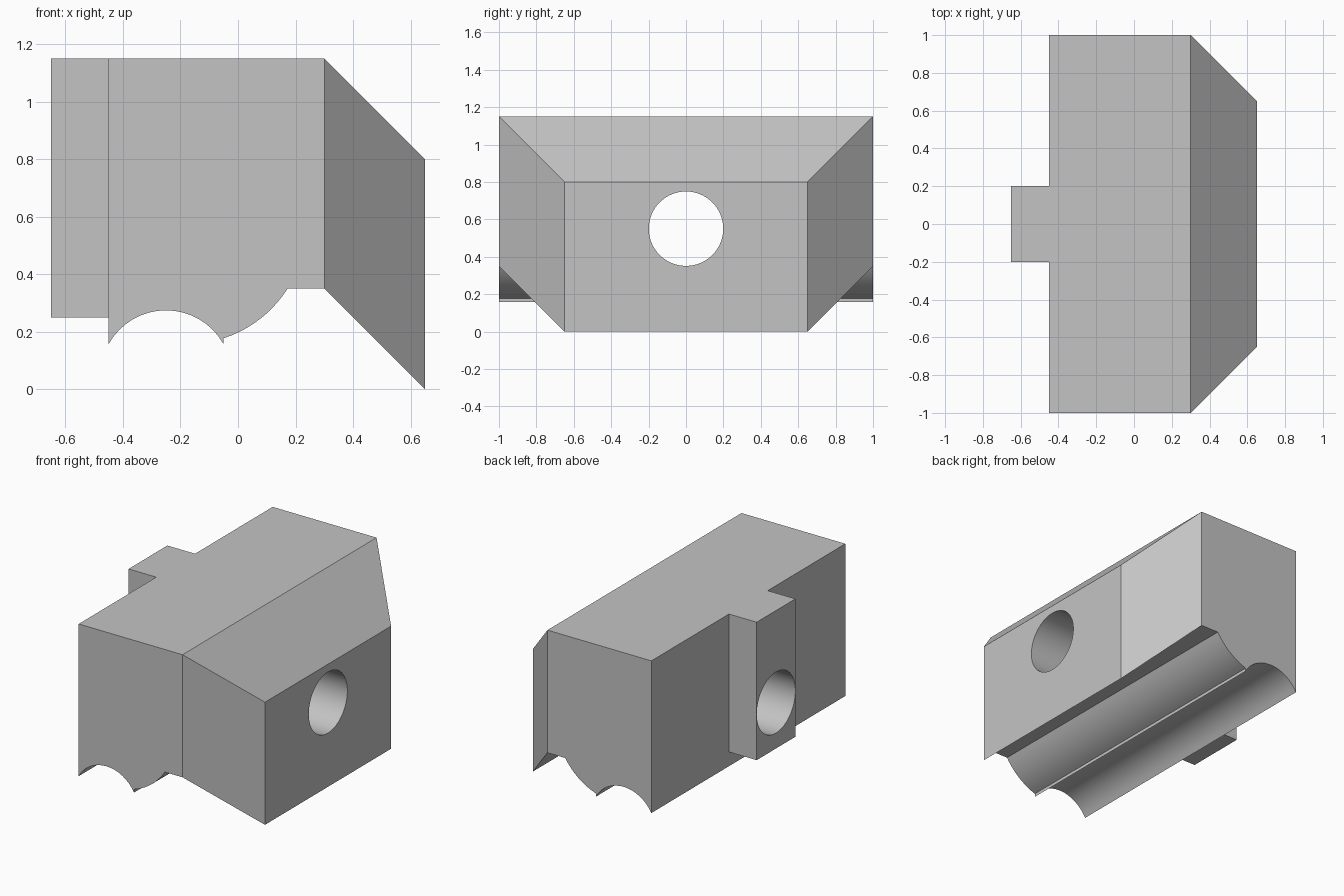
import bpy, bmesh, math
from mathutils import Vector

cube = bpy.data.objects.get("Cube")
if cube:
    bpy.data.objects.remove(cube, do_unlink=True)

grey = bpy.data.materials.new("plain_grey")
grey.use_nodes = True
colour = (0.55, 0.55, 0.55, 1)
grey.diffuse_color = colour
grey.node_tree.nodes["Principled BSDF"].inputs["Base Color"].default_value = colour


def make_object(name, bm):
    bmesh.ops.recalc_face_normals(bm, faces=bm.faces)
    mesh = bpy.data.meshes.new(name)
    bm.to_mesh(mesh)
    bm.free()
    mesh.materials.append(grey)
    obj = bpy.data.objects.new(name, mesh)
    bpy.context.collection.objects.link(obj)
    return obj


def arc(start, end, sagitta, steps):
    """Points from start to end, bulging to the right of travel by sagitta."""
    a, b = Vector(start), Vector(end)
    chord = b - a
    half = chord.length / 2
    along = chord.normalized()
    right = Vector((along.y, -along.x))
    radius = (half ** 2 + sagitta ** 2) / (2 * sagitta)
    centre = (a + b) / 2 - right * (radius - sagitta)
    sweep = math.asin(half / radius)
    points = []
    for i in range(steps + 1):
        t = sweep * (2 * i / steps - 1)
        points.append(centre + radius * (along * math.sin(t) + right * math.cos(t)))
    return points


def boolean(target, tool, operation):
    mod = target.modifiers.new(operation.lower(), 'BOOLEAN')
    mod.operation = operation
    mod.solver = 'EXACT'
    mod.object = tool
    bpy.context.view_layer.objects.active = target
    bpy.ops.object.modifier_apply(modifier=mod.name)
    bpy.data.objects.remove(tool, do_unlink=True)


# Body: side profile with a concave groove and a rounded lip underneath
groove = arc((-0.05, 0.157), (-0.45, 0.157), 0.118, 16)
groove.reverse()
lip = arc((-0.05, 0.178), (0.172, 0.35), 0.0245, 10)
profile = [(-0.45, 1.15)] + groove + lip + [(0.3, 0.35), (0.65, 0), (0.65, 0.8), (0.3, 1.15)]
bm = bmesh.new()
end = bm.faces.new([bm.verts.new((x, -1, z)) for x, z in profile])
swept = bmesh.ops.extrude_face_region(bm, geom=[end])["geom"]
bmesh.ops.translate(bm, vec=(0, 2, 0), verts=[v for v in swept if isinstance(v, bmesh.types.BMVert)])
bmesh.ops.recalc_face_normals(bm, faces=bm.faces)

# Slanted corners on both ends
for side in (-1, 1):
    geom = bm.verts[:] + bm.edges[:] + bm.faces[:]
    bmesh.ops.bisect_plane(bm, geom=geom, dist=1e-5, plane_co=(0.3, side, 0),
                           plane_no=(1, side, 0), clear_outer=True)
    rim = [e for e in bm.edges if e.is_boundary]
    bmesh.ops.holes_fill(bm, edges=rim, sides=0)
body = make_object("clamp_body", bm)

# Tab on the left-hand face
bm = bmesh.new()
bmesh.ops.create_cube(bm, size=1)
bmesh.ops.scale(bm, vec=(0.25, 0.4, 0.9), verts=bm.verts)
bmesh.ops.translate(bm, vec=(-0.525, 0, 0.7), verts=bm.verts)
boolean(body, make_object("tab", bm), 'UNION')

# Round hole through body and tab
bpy.ops.mesh.primitive_cylinder_add(vertices=64, radius=0.199, depth=2,
                                    location=(0, 0, 0.55), rotation=(0, math.pi / 2, 0))
cutter = bpy.context.object
cutter.name = "hole_cutter"
cutter.hide_render = True
cutter.data.materials.append(grey)
boolean(body, cutter, 'DIFFERENCE')

# Smooth curved walls, sharp edges elsewhere
bpy.ops.object.select_all(action='DESELECT')
body.select_set(True)
bpy.context.view_layer.objects.active = body
bpy.ops.object.shade_smooth_by_angle(angle=math.radians(20))
